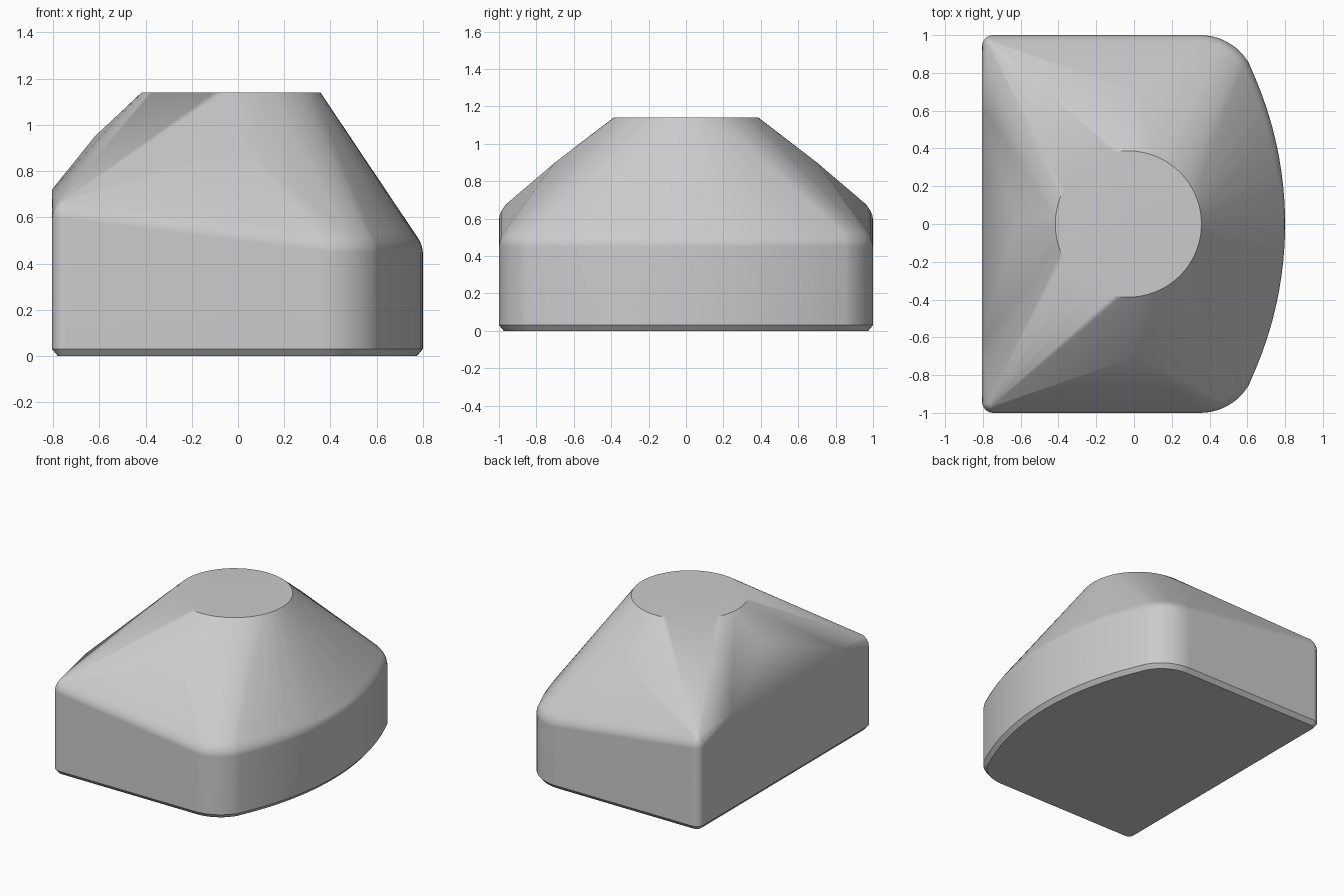
import bpy
import bmesh
from math import sin, cos, pi, radians

cube = bpy.data.objects.get("Cube")
if cube:
    bpy.data.objects.remove(cube, do_unlink=True)


def arc(cx, cy, r, start, end, steps):
    """Points on an arc, angles in degrees."""
    angles = [radians(start + (end - start) * i / steps) for i in range(steps + 1)]
    return [(cx + r * cos(a), cy + r * sin(a)) for a in angles]


def outline(inset):
    """D-shaped footprint: flat left side, bowed right side, moved inward by inset."""
    bow, fillet, small = 1.97, 0.3, 0.06
    turn = 24.4
    half = arc(0.8 - bow, 0, bow - inset, 0, turn, 12)
    half += arc(0.35, 1 - fillet, fillet - inset, turn, 90, 10)[1:]
    half += arc(-0.805 + small, 1 - small, max(small - inset, 0.005), 90, 180, 6)
    return half + [(x, -y) for x, y in half if y > 0.001]


def shoulder(x):
    """Height of the wall top: higher towards the flat side."""
    return 0.45 + 0.15 * min(1, max(0, (0.4 - x) / 1.2))


points = []

# Bottom with a small chamfer
points += [(x, y, 0) for x, y in outline(0.025)]
points += [(x, y, 0.03) for x, y in outline(0)]

# Wall top with a rounded shoulder
for inset, rise in ((0, 0), (0.004, 0.025), (0.014, 0.05), (0.034, 0.08)):
    points += [(x, y, shoulder(x) + rise) for x, y in outline(inset)]

# Round flat top
rim_count = 64
rim = arc(-0.03, 0, 0.387, 0, 360, rim_count)[:-1]
points += [(x, y, 1.14) for x, y in rim]

# Ridge points where the sloping sides change angle
for side in (-1, 1):
    points.append((0.02, 0.7 * side, 0.9))
    points.append((-0.805, 0.62 * side, 0.72))
points.append((-0.62, 0, 0.95))

# Skin the sections into one closed convex body
bm = bmesh.new()
for p in points:
    bm.verts.new(p)
result = bmesh.ops.convex_hull(bm, input=bm.verts)
loose = [v for v in bm.verts if not v.link_faces]
bmesh.ops.delete(bm, geom=loose, context='VERTS')
bmesh.ops.dissolve_limit(bm, angle_limit=radians(0.5), verts=bm.verts, edges=bm.edges)
bmesh.ops.recalc_face_normals(bm, faces=bm.faces)

mesh = bpy.data.meshes.new("tapered_body")
bm.to_mesh(mesh)
bm.free()
body = bpy.data.objects.new("tapered_body", mesh)
bpy.context.collection.objects.link(body)

# Plain grey
grey = bpy.data.materials.new("light_grey")
grey.use_nodes = True
colour = (0.6, 0.6, 0.6, 1)
grey.diffuse_color = colour
grey.node_tree.nodes["Principled BSDF"].inputs["Base Color"].default_value = colour
mesh.materials.append(grey)

# Soft shading with a crisp rim and base
bpy.ops.object.select_all(action='DESELECT')
body.select_set(True)
bpy.context.view_layer.objects.active = body
bpy.ops.object.shade_smooth_by_angle(angle=radians(33))
weighted = body.modifiers.new("weighted_normals", 'WEIGHTED_NORMAL')
weighted.keep_sharp = True
